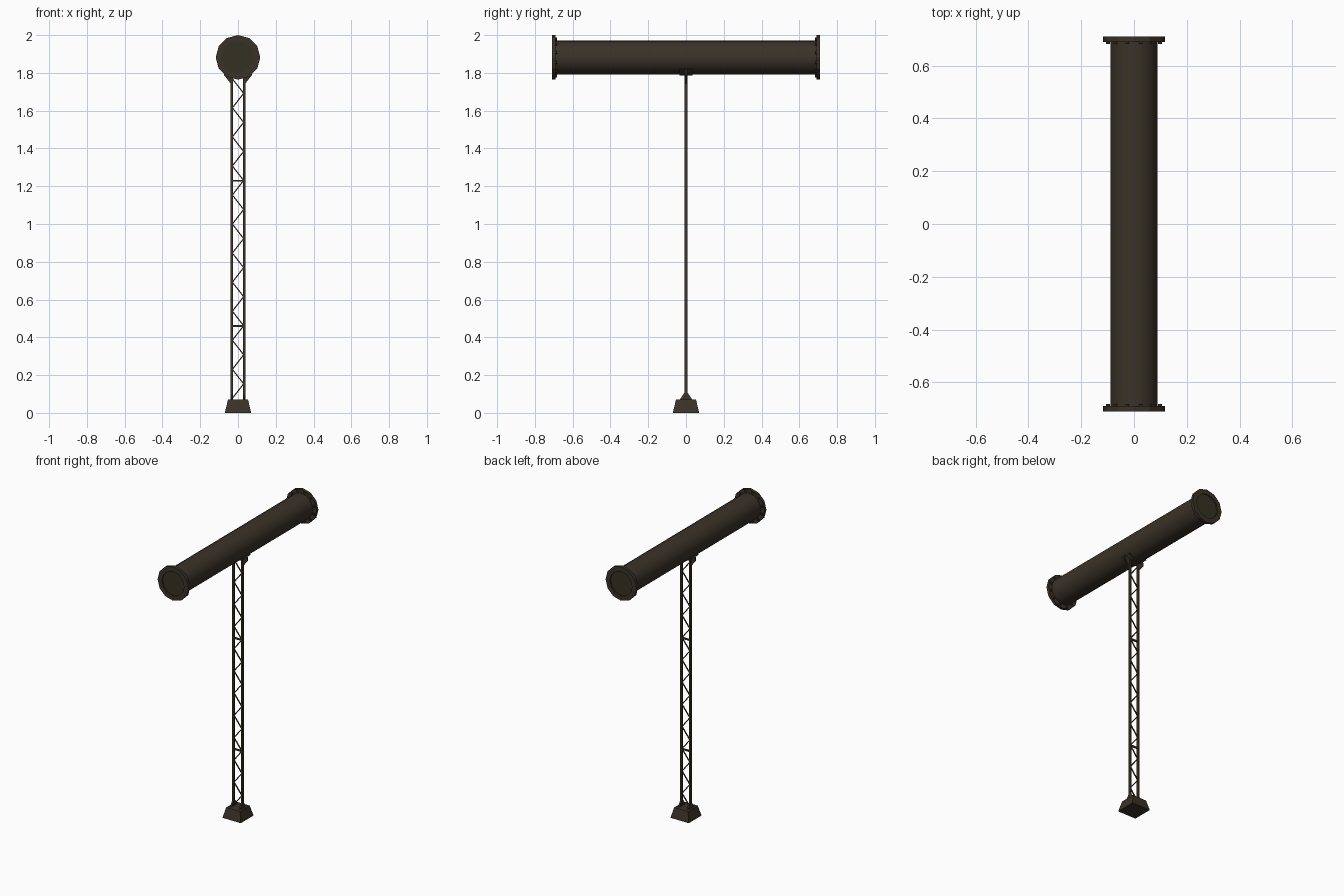
import bpy, bmesh, math
from mathutils import Vector, Matrix

if "Cube" in bpy.data.objects:
    bpy.data.objects.remove(bpy.data.objects["Cube"])

def material(name, col):
    m = bpy.data.materials.new(name)
    m.diffuse_color = (*col, 1)
    m.use_nodes = True
    m.node_tree.nodes["Principled BSDF"].inputs["Base Color"].default_value = m.diffuse_color
    return m

BROWN = material("dark_brown_steel", (0.042, 0.032, 0.021))
OLIVE = material("dark_olive_cap", (0.034, 0.031, 0.016))

def finish(name, bm, mat, smooth=False):
    bmesh.ops.recalc_face_normals(bm, faces=bm.faces)
    me = bpy.data.meshes.new(name)
    bm.to_mesh(me)
    bm.free()
    me.materials.append(mat)
    ob = bpy.data.objects.new(name, me)
    bpy.context.collection.objects.link(ob)
    if smooth:
        bpy.context.view_layer.objects.active = ob
        ob.select_set(True)
        bpy.ops.object.shade_smooth_by_angle(angle=math.radians(40))
        ob.select_set(False)
    return ob

def lathe(name, profile, mat, n=12, smooth=False, closed=False):
    """Revolve (radius, y) points around the pipe axis."""
    bm = bmesh.new()
    rings = [[bm.verts.new((r * math.sin(2 * math.pi * i / n), y, CZ + r * math.cos(2 * math.pi * i / n)))
              for i in range(n)] for r, y in profile]
    pairs = list(zip(rings, rings[1:])) + ([(rings[-1], rings[0])] if closed else [])
    for a, b in pairs:
        for i in range(n):
            j = (i + 1) % n
            bm.faces.new((a[i], a[j], b[j], b[i]))
    if not closed:
        bm.faces.new(rings[0])
        bm.faces.new(rings[-1])
    return finish(name, bm, mat, smooth)

def add_box(bm, c, s):
    bmesh.ops.create_cube(bm, size=1, matrix=Matrix.Translation(c) @ Matrix.Diagonal((*s, 1)))

def add_bar(bm, a, b, w, d):
    a, b = Vector(a), Vector(b)
    v = b - a
    rot = Matrix.Rotation(math.atan2(v.x, v.z), 4, 'Y')
    bmesh.ops.create_cube(bm, size=1, matrix=Matrix.Translation((a + b) / 2) @ rot @ Matrix.Diagonal((w, d, v.length, 1)))

def add_prism(bm, pts, offset):
    a = [bm.verts.new(p) for p in pts]
    b = [bm.verts.new(Vector(p) + Vector(offset)) for p in pts]
    bm.faces.new(a)
    bm.faces.new(b)
    for i in range(len(a)):
        j = (i + 1) % len(a)
        bm.faces.new((a[i], a[j], b[j], b[i]))

CZ, R, FR, END = 1.882, 0.09, 0.118, 0.71

# pipe body
lathe("pipe", [(R, -0.7), (R, 0.7)], BROWN, 16, True)

for s, tag in ((-1, "front"), (1, "back")):
    # end flange ring and recessed cap
    lathe(tag + "_flange", [(FR, s * 0.69), (FR, s * END), (0.085, s * END), (0.085, s * 0.69)], BROWN, closed=True)
    lathe(tag + "_cap", [(0.085, s * 0.699), (0.085, s * 0.703)], OLIVE)
    # bolts behind the flange
    bm = bmesh.new()
    for i in range(12):
        a = 2 * math.pi * (i + 0.5) / 12
        m = Matrix.Translation((0.102 * math.sin(a), s * 0.6865, CZ + 0.102 * math.cos(a))) @ Matrix.Rotation(math.pi / 2, 4, 'X')
        bmesh.ops.create_cone(bm, cap_ends=True, segments=6, radius1=0.008, radius2=0.008, depth=0.009, matrix=m)
    finish(tag + "_flange_bolts", bm, BROWN)

# twin legs
bm = bmesh.new()
for s in (-1, 1):
    add_box(bm, (s * 0.033, 0, 0.932), (0.014, 0.014, 1.736))
finish("legs", bm, BROWN)

# zigzag lattice and two cross bars
bm = bmesh.new()
step = 0.0769
nodes = [(0.03 * (-1 if i % 2 else 1), 0, i * step) for i in range(1, 24)]
for a, b in zip(nodes, nodes[1:]):
    add_bar(bm, a, b, 0.006, 0.006)
for z in (0.461, 1.229):
    add_box(bm, (0, 0, z), (0.06, 0.01, 0.01))
finish("lattice", bm, BROWN)

# base block
bm = bmesh.new()
bmesh.ops.create_cone(bm, cap_ends=True, segments=4, radius1=0.07 * math.sqrt(2), radius2=0.053 * math.sqrt(2),
                      depth=0.07, matrix=Matrix.Translation((0, 0, 0.035)) @ Matrix.Rotation(math.pi / 4, 4, 'Z'))
finish("base", bm, BROWN)

# gussets at the leg feet
bm = bmesh.new()
for s in (-1, 1):
    add_prism(bm, [(s * 0.033 - 0.005, y, z) for y, z in ((-0.033, 0.07), (0.033, 0.07), (0.008, 0.108), (-0.008, 0.108))], (0.01, 0, 0))
finish("foot_gussets", bm, BROWN)

# curved cradle strip under the pipe
bm = bmesh.new()
angs = [math.radians(-48 + 12 * i) for i in range(9)]
arc = lambda r: [(r * math.sin(a), -0.035, CZ - r * math.cos(a)) for a in angs]
add_prism(bm, arc(0.097) + arc(0.086)[::-1], (0, 0.07, 0))
finish("cradle", bm, BROWN)

# cradle brackets flaring from the legs
bm = bmesh.new()
for s in (-1, 1):
    add_prism(bm, [(s * x, -0.005, z) for x, z in ((0.033, 1.74), (0.04, 1.745), (0.075, 1.79), (0.07, 1.818), (0.033, 1.795))], (0, 0.01, 0))
finish("cradle_brackets", bm, BROWN)
